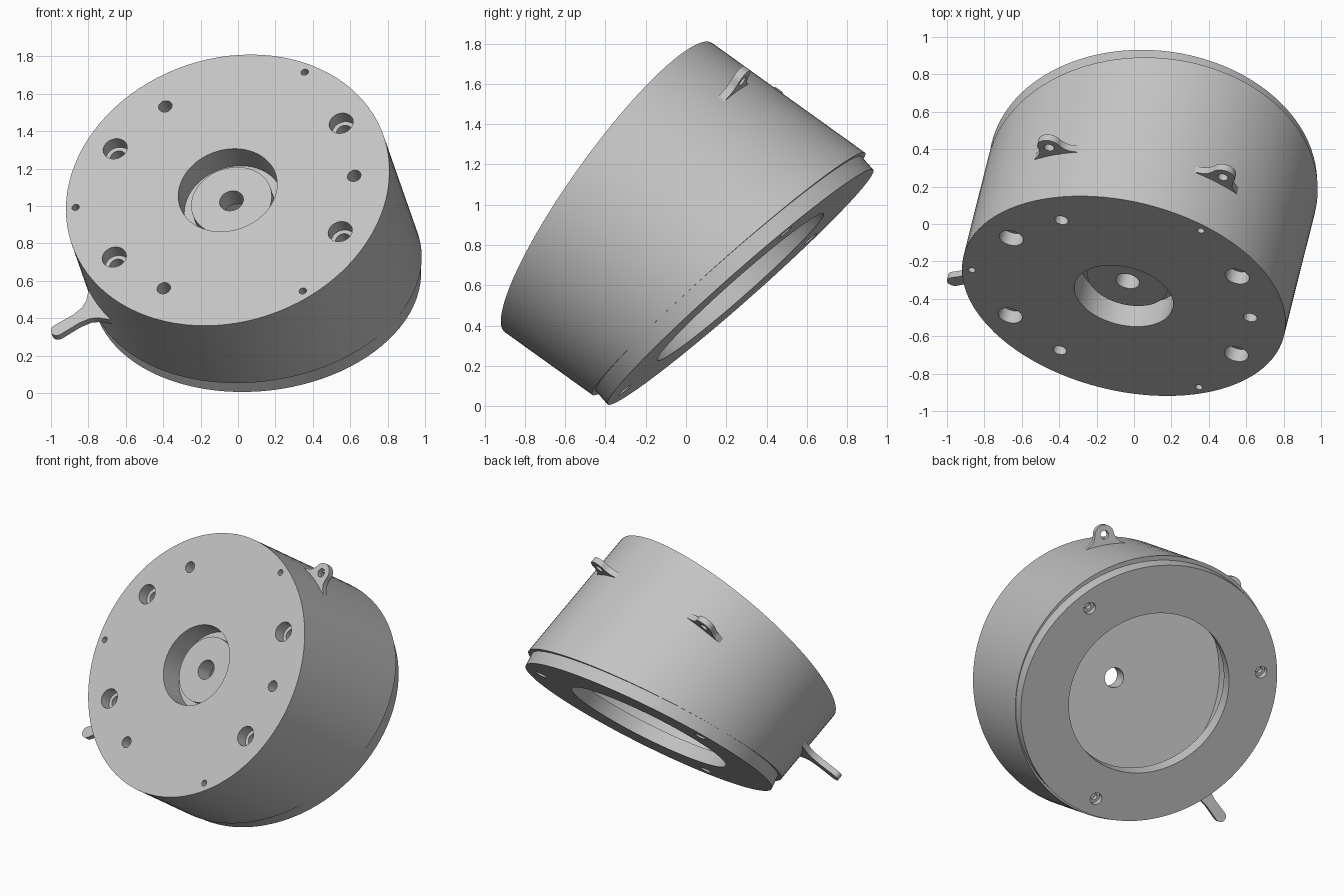
import bpy, bmesh
from math import sin, cos, pi, radians
from mathutils import Vector, Matrix

if "Cube" in bpy.data.objects:
    bpy.data.objects.remove(bpy.data.objects["Cube"])

metal = bpy.data.materials.new("plain_grey")
metal.use_nodes = True
GREY = (0.55, 0.55, 0.55, 1)
metal.diffuse_color = GREY
metal.node_tree.nodes["Principled BSDF"].inputs["Base Color"].default_value = GREY


# Frames: z points out of the front face, x runs sideways
def frame(origin, z_axis, x_hint):
    z = Vector(z_axis).normalized()
    x = Vector(x_hint)
    x = (x - z * x.dot(z)).normalized()
    m = Matrix((x, z.cross(x), z)).transposed().to_4x4()
    m.translation = Vector(origin)
    return m


SIDE = (0.98, -0.167, 0.111)
BODY = frame((-0.055, -0.385, 1.085), (-0.2, -0.796, 0.571), SIDE)
MID = 0.75                      # body length along its axis
BACK = frame(BODY @ Vector((0, 0, -MID)), (-0.08, -0.66, 0.747), SIDE)


def finish(name, bm, matrix):
    bmesh.ops.recalc_face_normals(bm, faces=bm.faces)
    mesh = bpy.data.meshes.new(name)
    bm.to_mesh(mesh)
    bm.free()
    obj = bpy.data.objects.new(name, mesh)
    bpy.context.collection.objects.link(obj)
    mesh.materials.append(metal)
    obj.matrix_world = matrix
    return obj


def lathe(profile, segments, centre=(0, 0)):
    """Closed (radius, z) profile spun about the local z axis."""
    bm = bmesh.new()
    verts = [bm.verts.new((r, 0, z)) for r, z in profile]
    edges = [bm.edges.new((a, b)) for a, b in zip(verts, verts[1:] + verts[:1])]
    bmesh.ops.spin(bm, geom=verts + edges, cent=(0, 0, 0), axis=(0, 0, 1),
                   angle=2 * pi, steps=segments, use_merge=True)
    bmesh.ops.remove_doubles(bm, verts=bm.verts, dist=1e-5)
    bmesh.ops.dissolve_degenerate(bm, edges=bm.edges, dist=1e-5)
    bmesh.ops.translate(bm, verts=bm.verts, vec=(centre[0], centre[1], 0))
    return bm


def polar(radius, degrees):
    return radius * cos(radians(degrees)), radius * sin(radians(degrees))


def drill(target, matrix, profile, spots, segments=24):
    for spot in spots:
        cutter = finish("drill_cutter", lathe(profile, segments, spot), matrix)
        cutter.hide_render = True
        mod = target.modifiers.new("hole", "BOOLEAN")
        mod.operation = "DIFFERENCE"
        mod.solver = "EXACT"
        mod.object = cutter
        bpy.context.view_layer.objects.active = target
        bpy.ops.object.modifier_apply(modifier=mod.name)
        bpy.data.objects.remove(cutter)


def bore(radius, depth, top=0.05):
    return [(0, top), (radius, top), (radius, -depth), (0, -depth)]


def smooth(obj):
    bpy.ops.object.select_all(action="DESELECT")
    obj.select_set(True)
    bpy.context.view_layer.objects.active = obj
    bpy.ops.object.shade_smooth_by_angle(angle=radians(30))


# Hollow housing with front recess, centre boss and axle hole
R, CAVITY, FLOOR = 0.883, 0.72, -0.22
bm = lathe([(0.065, -0.1), (0.22, -0.1), (0.22, -0.16), (0.27, -0.16), (0.27, 0),
            (R, 0), (R, -1.2), (CAVITY, -1.2), (CAVITY, FLOOR), (0.065, FLOOR)], 96)
# Slanted back end
slant = BODY.to_3x3().inverted() @ -BACK.col[2].to_3d()
cut = bmesh.ops.bisect_plane(bm, geom=bm.verts[:] + bm.edges[:] + bm.faces[:],
                             plane_co=(0, 0, -MID), plane_no=slant, clear_outer=True)
rim = [e for e in cut["geom_cut"] if isinstance(e, bmesh.types.BMEdge)]
bmesh.ops.bridge_loops(bm, edges=rim)
housing = finish("housing", bm, BODY)

# Front holes: four stepped bolt holes, three pin holes, three tiny holes
bolt = [(0, 0.05), (0.066, 0.05), (0.066, -0.08), (0.042, -0.08), (0.042, -0.17), (0, -0.17)]
drill(housing, BODY, bolt, [polar(0.712, a) for a in (30, 150, 210, 330)])
drill(housing, BODY, bore(0.037, 0.15), [polar(0.69, a) for a in (0, 120, 240)])
drill(housing, BODY, bore(0.02, 0.12), [polar(0.83, a) for a in (60, 180, 300)])
smooth(housing)

# Back ring plate with a wide opening and three stepped screw holes
THICK = 0.088
ring = finish("back_ring", lathe([(0.55, 0.004), (0.88, 0.004), (0.88, -THICK),
                                  (0.55, -THICK)], 96), BACK)
screw = [(0, -0.12), (0.04, -0.12), (0.04, -0.05), (0.022, -0.05), (0.022, -0.02), (0, -0.02)]
drill(ring, BACK, screw, [polar(0.77, a) for a in (30, 150, 270)])
smooth(ring)


# Flat tabs standing out from the rim: flared root, rounded tip
def tab(name, angle, root, tip, tip_radius, depth, thick):
    half = root + [(tip + tip_radius * cos(t * pi / 16), tip_radius * sin(t * pi / 16))
                   for t in range(8, 0, -1)]
    outline = half + [(tip + tip_radius, 0)] + [(s, -w) for s, w in reversed(half)]
    bm = bmesh.new()
    face = bm.faces.new([bm.verts.new((s, w, -depth - thick / 2)) for s, w in outline])
    grown = bmesh.ops.extrude_face_region(bm, geom=[face])["geom"]
    bmesh.ops.translate(bm, verts=[v for v in grown if isinstance(v, bmesh.types.BMVert)],
                        vec=(0, 0, thick))
    return finish(name, bm, BODY @ Matrix.Rotation(radians(angle), 4, "Z"))


ear_root = [(0.85, 0.15), (0.877, 0.13), (0.893, 0.1), (0.915, 0.077)]
for name, angle in (("left_ear", 60), ("right_ear", 120)):
    ear = tab(name, angle, ear_root, 0.948, 0.065, 0.317, 0.04)
    drill(ear, ear.matrix_world.copy(), bore(0.028, 0.5), [(0.948, 0)])
    smooth(ear)

lever_root = [(0.85, 0.15), (0.885, 0.11), (0.92, 0.07), (0.96, 0.045), (1.02, 0.034)]
smooth(tab("lever", 210, lever_root, 1.14, 0.036, 0.325, 0.04))
